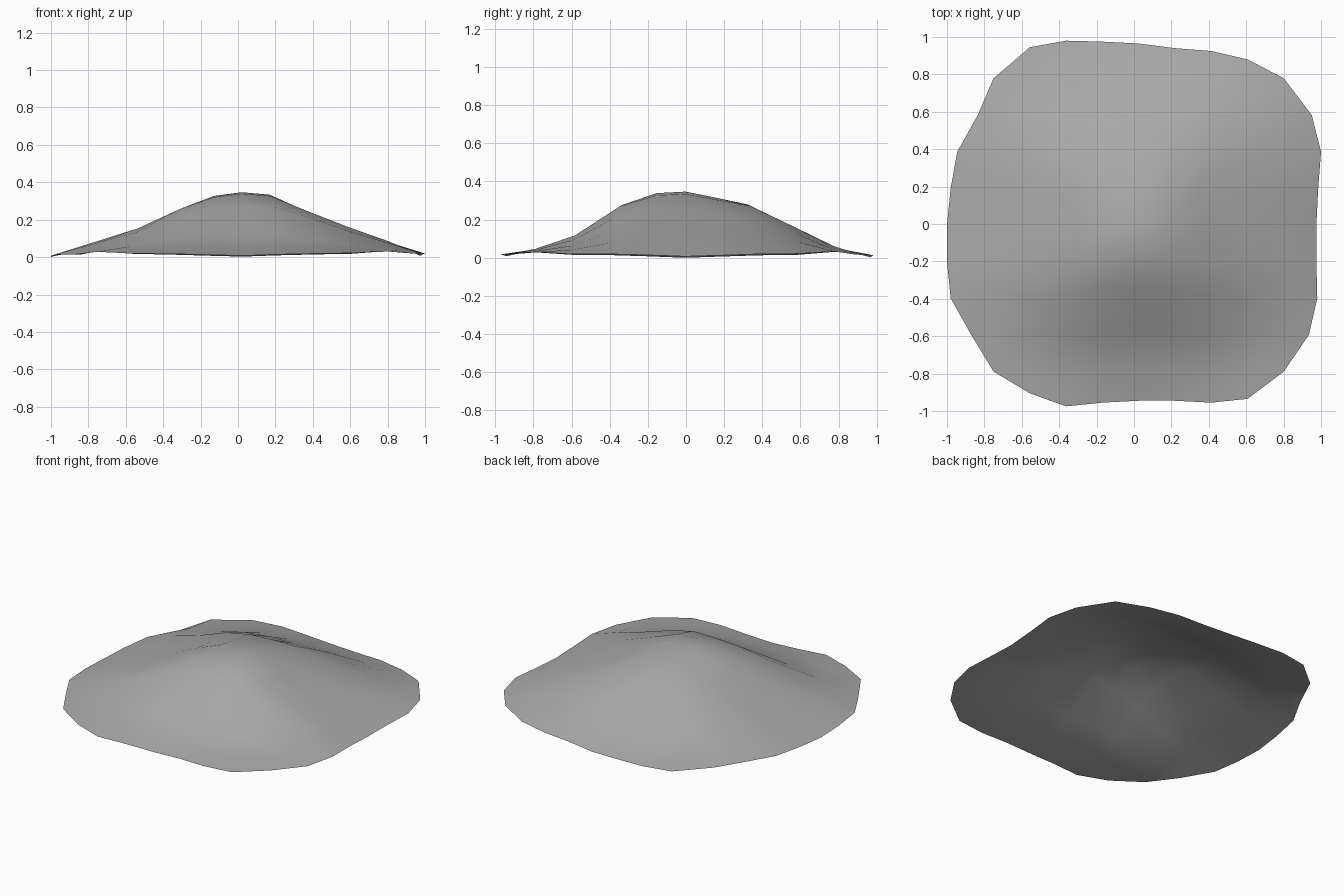
import bpy
import bmesh
import math

cube = bpy.data.objects.get("Cube")
if cube:
    bpy.data.objects.remove(cube, do_unlink=True)

N = 10
PEAK = 0.355
# Height profiles across x and along y, one value per grid line
rise_x = [0.008, 0.09, 0.16, 0.27, 0.335, 0.355, 0.342, 0.26, 0.165, 0.09, 0.015]
rise_y = [0.015, 0.05, 0.125, 0.285, 0.347, 0.355, 0.325, 0.288, 0.17, 0.063, 0.01]
# Uneven rim, from the second to the second-last grid line of each side
rim_left = [-0.87, -0.98, -1.0, -1.0, -0.98, -0.945, -0.835]
rim_right = [0.935, 0.98, 0.975, 0.975, 0.985, 1.0, 0.95]
rim_front = [-0.905, -0.975, -0.955, -0.945, -0.945, -0.955, -0.935]
rim_back = [0.945, 0.98, 0.975, 0.965, 0.94, 0.925, 0.88]


def place(i, j):
    """Position of one grid point of the mound."""
    x = 0.025 + 0.194 * (i - 5)
    y = -0.005 + 0.196 * (j - 5)
    if i == 0:
        x = rim_left[j - 2]
    elif i == N:
        x = rim_right[j - 2]
    elif j == 0:
        y = rim_front[i - 2]
    elif j == N:
        y = rim_back[i - 2]
    # Gather the points around the summit
    pull = 1 - 0.24 * math.exp(-(math.hypot(x, y) / 0.5) ** 4)
    x, y = x * pull, y * pull
    z = rise_x[i] * rise_y[j] / PEAK + 0.04 * abs(x * y)
    if i in (0, N) or j in (0, N):
        z = max(z, 0.004)
    return x, y, z


# Mound: an open sheet of quads with its four corner cells left out
bm = bmesh.new()
points = {}
for i in range(N + 1):
    for j in range(N + 1):
        if i in (0, N) and not 2 <= j <= N - 2:
            continue
        if j in (0, N) and not 2 <= i <= N - 2:
            continue
        points[i, j] = bm.verts.new(place(i, j))
for i in range(N):
    for j in range(N):
        corners = [(i, j), (i + 1, j), (i + 1, j + 1), (i, j + 1)]
        ring = [points[c] for c in corners if c in points]
        if len(ring) >= 3:
            bm.faces.new(ring)

low = min(v.co.z for v in bm.verts)
for v in bm.verts:
    v.co.z -= low
for f in bm.faces:
    f.smooth = True

mesh = bpy.data.meshes.new("mound")
bm.to_mesh(mesh)
bm.free()
mound = bpy.data.objects.new("mound", mesh)
bpy.context.collection.objects.link(mound)

# Plain grey
grey = bpy.data.materials.new("grey")
grey.use_nodes = True
colour = (0.4, 0.4, 0.4, 1)
grey.diffuse_color = colour
grey.node_tree.nodes["Principled BSDF"].inputs["Base Color"].default_value = colour
mesh.materials.append(grey)
